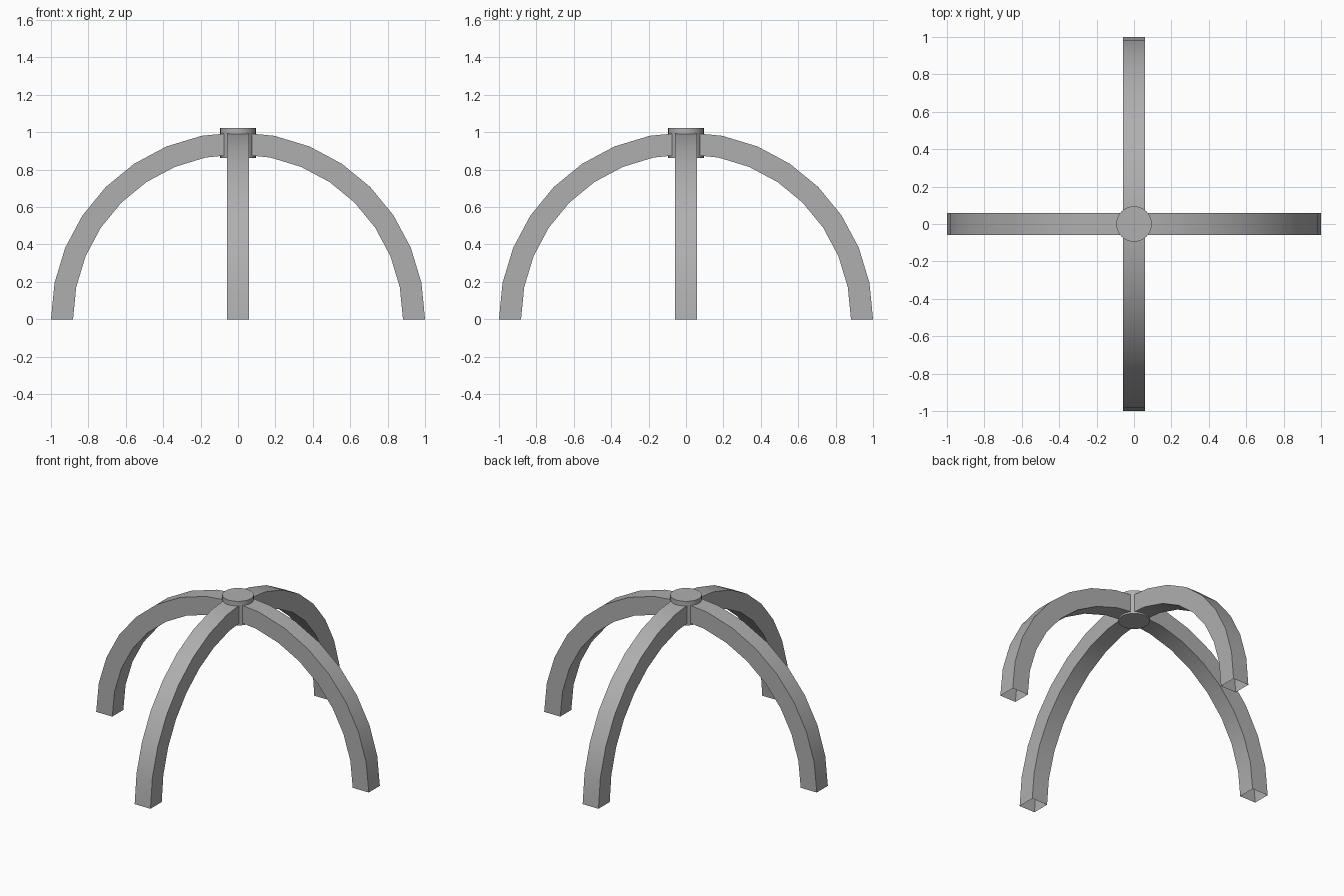
import bpy, bmesh, math

if "Cube" in bpy.data.objects:
    bpy.data.objects.remove(bpy.data.objects["Cube"])

OUTER, INNER, HALF_W = 1.0, 0.882, 0.058
STEPS = 16  # segments per full half-circle arch

grey = bpy.data.materials.new("dark_grey")
grey.diffuse_color = (0.43, 0.43, 0.43, 1)
grey.use_nodes = True
grey.node_tree.nodes["Principled BSDF"].inputs["Base Color"].default_value = grey.diffuse_color


def finish(bm, name):
    bmesh.ops.recalc_face_normals(bm, faces=bm.faces)
    mesh = bpy.data.meshes.new(name)
    bm.to_mesh(mesh)
    bm.free()
    mesh.materials.append(grey)
    obj = bpy.data.objects.new(name, mesh)
    bpy.context.collection.objects.link(obj)
    bpy.ops.object.select_all(action='DESELECT')
    obj.select_set(True)
    bpy.context.view_layer.objects.active = obj
    bpy.ops.object.shade_smooth_by_angle(angle=math.radians(30))
    return obj


def arch(name, turn):
    """Half-circle square tube, open at the feet."""
    bm = bmesh.new()
    rings = []
    for i in range(STEPS + 1):
        a = math.pi * i / STEPS
        rings.append([bm.verts.new((r * math.cos(a), y, r * math.sin(a)))
                      for r, y in ((OUTER, -HALF_W), (OUTER, HALF_W),
                                   (INNER, HALF_W), (INNER, -HALF_W))])
    for p, q in zip(rings, rings[1:]):
        for k in range(4):
            n = (k + 1) % 4
            bm.faces.new((p[k], p[n], q[n], q[k]))
    obj = finish(bm, name)
    obj.rotation_euler.z = turn
    return obj


# Two crossing arches
arch("side_to_side_arch", 0)
arch("front_to_back_arch", math.pi / 2)

# Round hub at the crossing
bm = bmesh.new()
bmesh.ops.create_cone(bm, cap_ends=True, segments=32,
                      radius1=0.095, radius2=0.095, depth=0.16)
finish(bm, "crown_hub").location.z = 0.942
